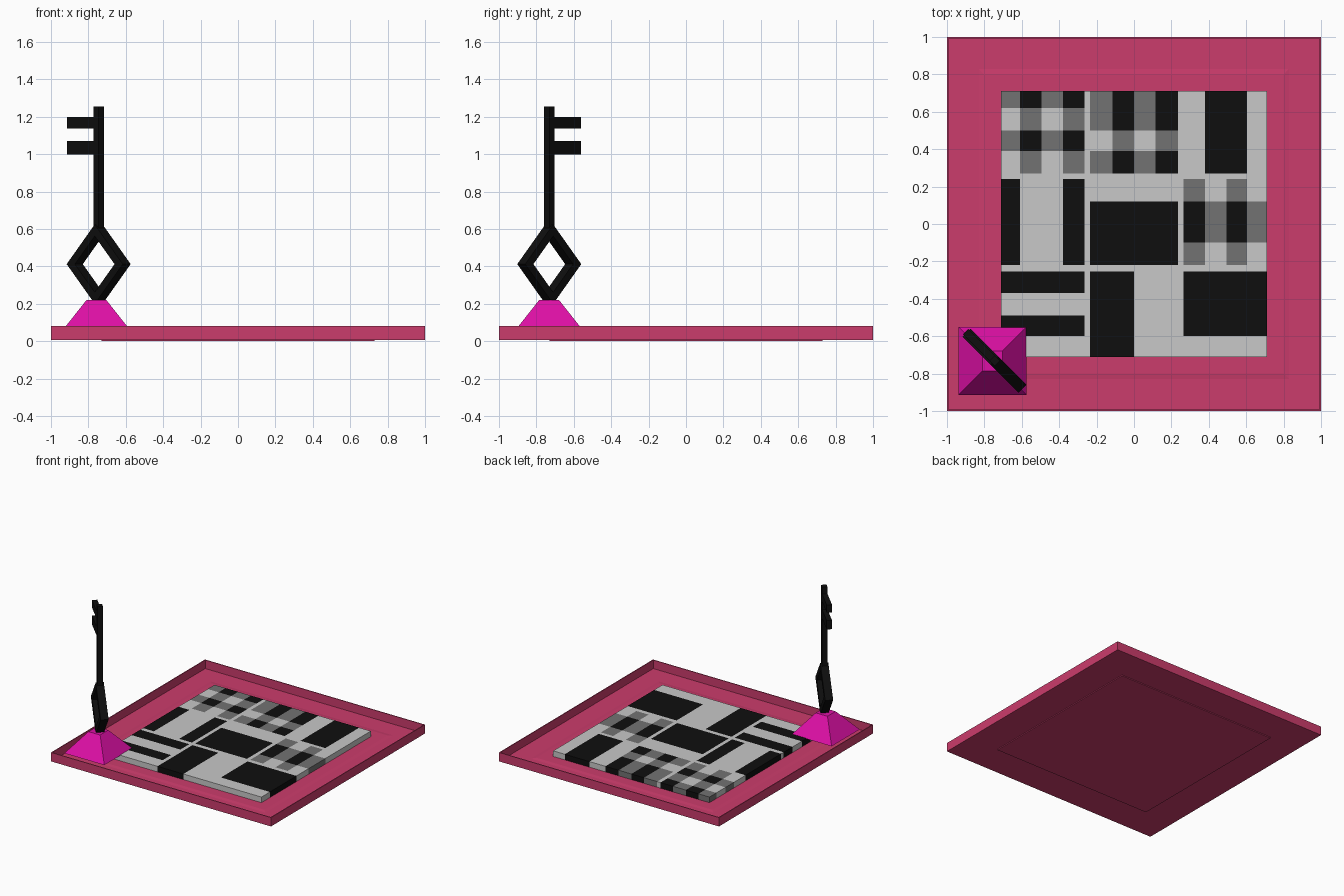
import bpy, bmesh, math

if "Cube" in bpy.data.objects:
    bpy.data.objects.remove(bpy.data.objects["Cube"])


def material(name, rgb):
    m = bpy.data.materials.new(name)
    m.diffuse_color = (*rgb, 1)
    m.use_nodes = True
    m.node_tree.nodes["Principled BSDF"].inputs["Base Color"].default_value = m.diffuse_color
    return m


PINK = material("rose pink", (0.60, 0.045, 0.15))
MAGENTA = material("magenta", (0.73, 0.005, 0.38))
WHITE = material("light grey", (0.58, 0.58, 0.58))
GREY = material("mid grey", (0.17, 0.17, 0.17))
BLACK = material("black", (0.0045, 0.0045, 0.0045))


def finish(bm, name, mats, loc=(0, 0, 0), turn=0):
    bmesh.ops.recalc_face_normals(bm, faces=bm.faces[:])
    me = bpy.data.meshes.new(name)
    bm.to_mesh(me)
    bm.free()
    for m in mats:
        me.materials.append(m)
    ob = bpy.data.objects.new(name, me)
    ob.location = loc
    ob.rotation_euler.z = turn
    bpy.context.collection.objects.link(ob)
    return ob


def square_loft(name, rings, mat, loc=(0, 0, 0)):
    """Skin square rings given as (half width, z), capped at both ends."""
    bm = bmesh.new()
    loops = [[bm.verts.new((sx * h, sy * h, z))
              for sx, sy in ((-1, -1), (1, -1), (1, 1), (-1, 1))] for h, z in rings]
    for a, b in zip(loops, loops[1:]):
        for i in range(4):
            j = (i + 1) % 4
            bm.faces.new((a[i], a[j], b[j], b[i]))
    bm.faces.new(loops[0])
    bm.faces.new(loops[-1])
    return finish(bm, name, [mat], loc)


# Thin-walled tray with a slightly stepped floor and a low foot underneath
square_loft("tray", [(0.73, 0), (0.73, 0.007), (1, 0.007), (1, 0.08), (0.993, 0.08),
                     (0.993, 0.01), (0.83, 0.01), (0.80, 0.014)], PINK)

# Patterned board: a 14 x 14 grid of cells, thin gaps between three blocks
XS = [-.71, -.61, -.495, -.38, -.265, -.235, -.115, 0, .115, .235, .265, .38, .495, .605, .71]
YS = [-.71, -.60, -.49, -.37, -.255, -.22, -.10, 0, .12, .24, .27, .39, .50, .62, .71]

# Rectangles of cells (columns, rows, darkness); overlapping stripes add up
PATCHES = [
    # upper left weave
    ((1, 2), (10, 14), 1), ((3, 4), (10, 14), 1), ((0, 4), (11, 12), 1), ((0, 4), (13, 14), 1),
    # upper middle weave
    ((6, 7), (10, 14), 1), ((8, 9), (10, 14), 1), ((5, 9), (10, 11), 1), ((5, 9), (12, 14), 1),
    # right middle weave
    ((10, 11), (5, 9), 1), ((12, 13), (5, 9), 1), ((10, 14), (6, 8), 1),
    # solid black blocks and bars
    ((11, 13), (10, 14), 2), ((0, 1), (5, 9), 2), ((3, 4), (5, 9), 2), ((5, 9), (5, 8), 2),
    ((0, 4), (3, 4), 2), ((0, 4), (1, 2), 2), ((5, 7), (0, 4), 2), ((10, 14), (1, 4), 2),
]


def tone(i, j):
    return sum(d for (c0, c1), (r0, r1), d in PATCHES if c0 <= i < c1 and r0 <= j < r1)


bm = bmesh.new()
n = 14
top = [[bm.verts.new((x, y, 0.06)) for y in YS] for x in XS]
low = [[bm.verts.new((x, y, 0.004)) if i in (0, n) or j in (0, n) else None
        for j, y in enumerate(YS)] for i, x in enumerate(XS)]


def side(a, b, cell):
    f = bm.faces.new((top[a[0]][a[1]], top[b[0]][b[1]], low[b[0]][b[1]], low[a[0]][a[1]]))
    f.material_index = tone(*cell)


for i in range(n):
    for j in range(n):
        f = bm.faces.new((top[i][j], top[i + 1][j], top[i + 1][j + 1], top[i][j + 1]))
        f.material_index = tone(i, j)
for k in range(n):
    side((k, 0), (k + 1, 0), (k, 0))
    side((k, n), (k + 1, n), (k, n - 1))
    side((0, k), (0, k + 1), (0, k))
    side((n, k), (n, k + 1), (n - 1, k))
finish(bm, "patterned_board", [WHITE, GREY, BLACK])

# Truncated pyramid stand
square_loft("key_stand", [(0.182, 0.057), (0.053, 0.22)], MAGENTA, (-0.757, -0.732, 0))

# Key, standing on its bow and turned diagonally
KEY = (-0.745, -0.731, 0)
TURN = -math.pi / 4


def key_bar(name, x0, x1, z0, z1, t):
    bm = bmesh.new()
    bmesh.ops.create_cube(bm, size=1)
    for v in bm.verts:
        v.co = ((x0 + x1) / 2 + v.co.x * (x1 - x0), v.co.y * t,
                (z0 + z1) / 2 + v.co.z * (z1 - z0))
    finish(bm, name, [BLACK], KEY, TURN)


# Diamond bow: square section swept round four corners
bm = bmesh.new()
corners = []
for k in range(4):
    c, s = math.cos(k * math.pi / 2), math.sin(k * math.pi / 2)
    corners.append([bm.verts.new((r * c, y, 0.412 + r * s))
                    for r, y in ((0.212, -.03), (0.212, .03), (0.15, .03), (0.15, -.03))])
for k in range(4):
    a, b = corners[k], corners[(k + 1) % 4]
    for i in range(4):
        j = (i + 1) % 4
        bm.faces.new((a[i], a[j], b[j], b[i]))
finish(bm, "key_bow", [BLACK], KEY, TURN)

# Shaft and two teeth
key_bar("key_shaft", -0.02, 0.02, 0.60, 1.255, 0.04)
key_bar("key_tooth_upper", -0.22, -0.015, 1.137, 1.198, 0.04)
key_bar("key_tooth_lower", -0.22, -0.015, 0.998, 1.07, 0.04)
